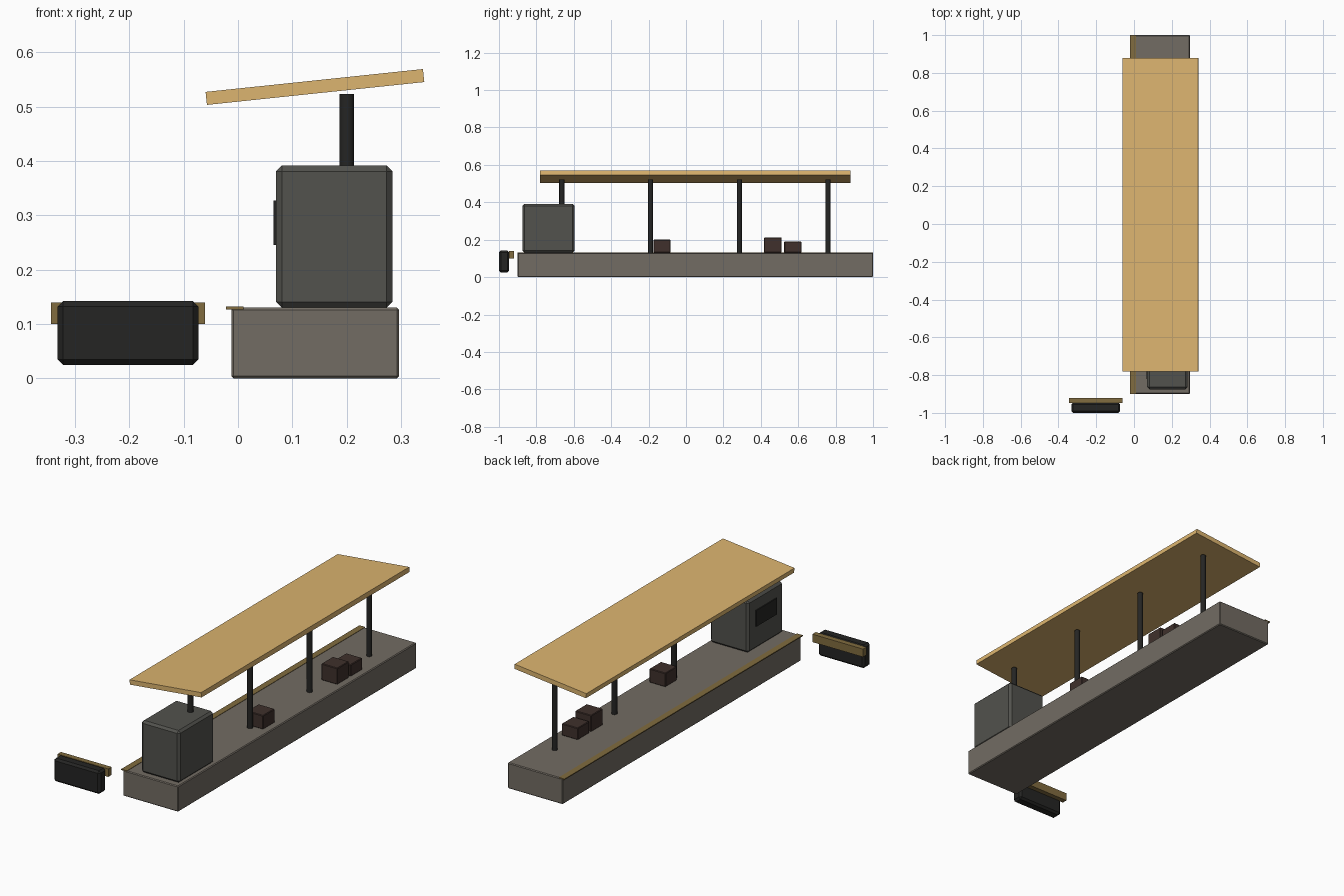
import bpy, math

if "Cube" in bpy.data.objects:
    bpy.data.objects.remove(bpy.data.objects["Cube"])


def material(name, rgb):
    m = bpy.data.materials.new(name)
    m.diffuse_color = (*rgb, 1)
    m.use_nodes = True
    m.node_tree.nodes["Principled BSDF"].inputs["Base Color"].default_value = m.diffuse_color
    return m


STONE = material("stone", (0.17, 0.15, 0.125))
SLATE = material("slate", (0.085, 0.085, 0.075))
BLACK = material("black", (0.018, 0.018, 0.017))
OCHRE = material("ochre", (0.22, 0.15, 0.05))
TAN = material("tan", (0.72, 0.46, 0.16))
BROWN = material("brown", (0.05, 0.03, 0.025))


def box(name, xs, ys, zs, mat, bevel=0):
    """Box from (min, max) ranges, with an optional chamfer."""
    ranges = (xs, ys, zs)
    bpy.ops.mesh.primitive_cube_add(size=1, location=[(a + b) / 2 for a, b in ranges])
    o = bpy.context.object
    o.name = name
    o.scale = [b - a for a, b in ranges]
    bpy.ops.object.transform_apply(location=False, rotation=False, scale=True)
    o.data.materials.append(mat)
    if bevel:
        mod = o.modifiers.new("chamfer", 'BEVEL')
        mod.width = bevel
        mod.segments = 1
    return o


# Platform slab and its edge strip on the track side
box("platform", (-0.012, 0.296), (-0.9, 1.0), (0, 0.13), STONE, 0.004)
box("platform_edge_strip", (-0.022, 0.01), (-0.9, 1.0), (0.127, 0.132), OCHRE)

# Kiosk with window facing the track
box("kiosk", (0.07, 0.284), (-0.875, -0.595), (0.13, 0.392), SLATE, 0.011)
box("kiosk_window", (0.065, 0.075), (-0.82, -0.655), (0.245, 0.327), BLACK)

# Canopy posts
for i in range(4):
    bpy.ops.mesh.primitive_cylinder_add(vertices=10, radius=0.0138, depth=0.393,
                                        location=(0.2, -0.664 + i * 0.4747, 0.3265))
    post = bpy.context.object
    post.name = f"canopy_post_{i + 1}"
    post.data.materials.append(BLACK)
    bpy.ops.object.shade_smooth_by_angle(angle=math.radians(40))

# Tilted canopy roof
roof = box("canopy_roof", (-0.0595, 0.3425), (-0.78, 0.88), (0.524, 0.548), TAN)
roof.rotation_euler.y = math.radians(-6)

# Crates standing on the platform
for i, (y, h) in enumerate([(-0.128, 0.07), (0.464, 0.083), (0.571, 0.06)]):
    box(f"crate_{i + 1}", (0.172, 0.262), (y - 0.046, y + 0.046), (0.13, 0.13 + h), BROWN, 0.003)

# Buffer stop beside the platform, with its beam
box("buffer_block", (-0.332, -0.073), (-1.0, -0.945), (0.025, 0.142), BLACK, 0.01)
box("buffer_beam", (-0.344, -0.061), (-0.947, -0.92), (0.1, 0.14), OCHRE)
